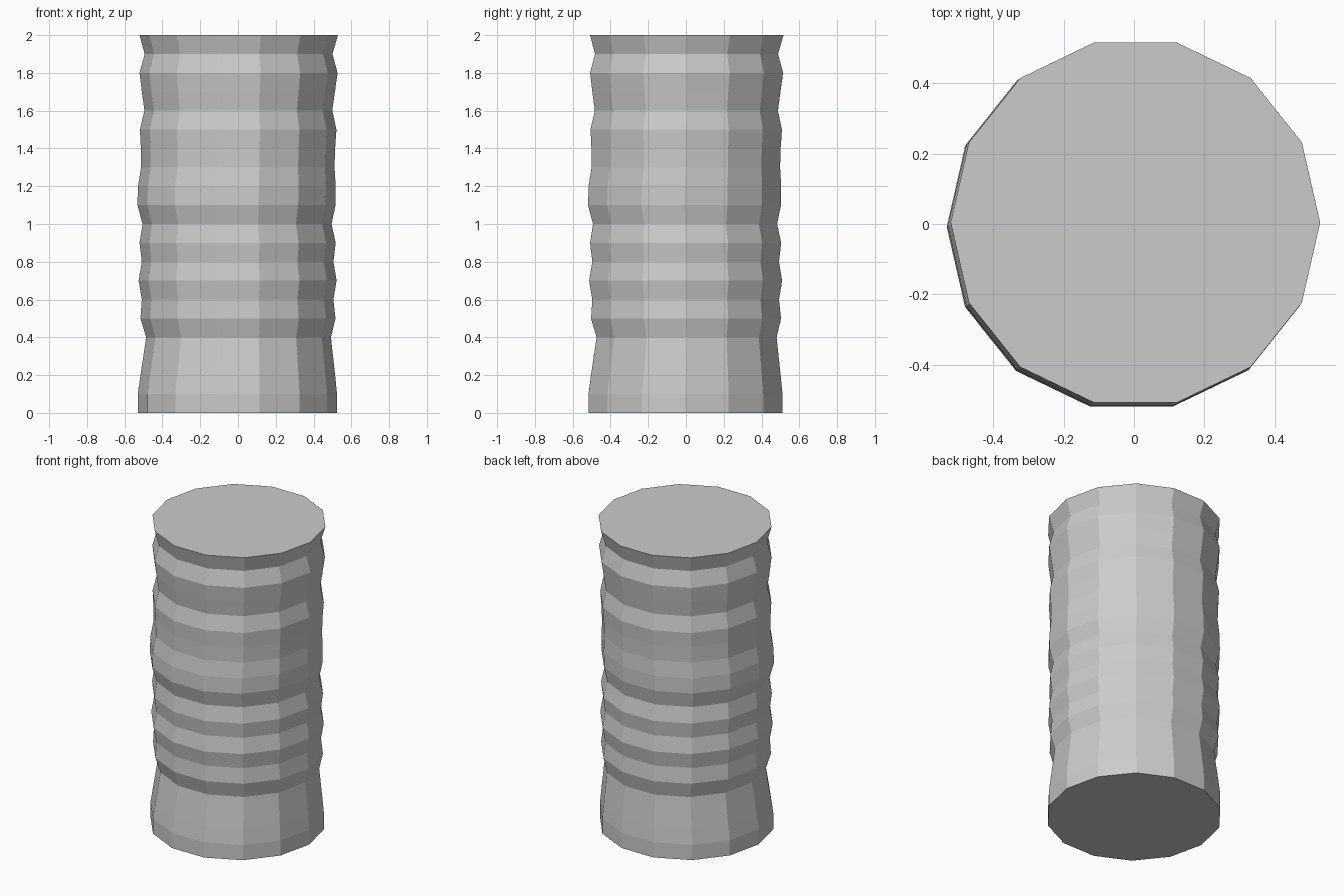
import bpy, bmesh
from math import cos, sin, tau

if "Cube" in bpy.data.objects:
    bpy.data.objects.remove(bpy.data.objects["Cube"])

SIDES = 14
STEP = 0.1

# One ring per step from the base up: radius
RADII = [.527, .527, .515, .502, .489, .516, .507, .524, .507, .519, .500,
         .524, .523, .512, .514, .520, .497, .511, .524, .497, .525]
# Slight sideways drift of the ring centres, equal in x and y
DRIFT = [-.003, -.003, -.001, .001, .003, 0, -.002, -.002, -.002, -.002, -.005,
         -.008, -.006, -.001, 0, .001, .002, .002, .003, .003, .004]

grey = bpy.data.materials.new("plain_grey")
grey.use_nodes = True
colour = (0.6, 0.6, 0.6, 1)
grey.diffuse_color = colour
grey.node_tree.nodes["Principled BSDF"].inputs["Base Color"].default_value = colour

# Faceted column: stacked rings bridged with quads, capped at both ends
bm = bmesh.new()
rings = []
for level, (radius, drift) in enumerate(zip(RADII, DRIFT)):
    rings.append([bm.verts.new((radius * cos(tau * i / SIDES) + drift,
                                radius * sin(tau * i / SIDES) + drift,
                                level * STEP)) for i in range(SIDES)])
for low, high in zip(rings, rings[1:]):
    for i in range(SIDES):
        j = (i + 1) % SIDES
        bm.faces.new((low[i], low[j], high[j], high[i]))
bm.faces.new(rings[0][::-1])
bm.faces.new(rings[-1])

mesh = bpy.data.meshes.new("ribbed_column")
bm.to_mesh(mesh)
bm.free()
mesh.materials.append(grey)
column = bpy.data.objects.new("ribbed_column", mesh)
bpy.context.collection.objects.link(column)
